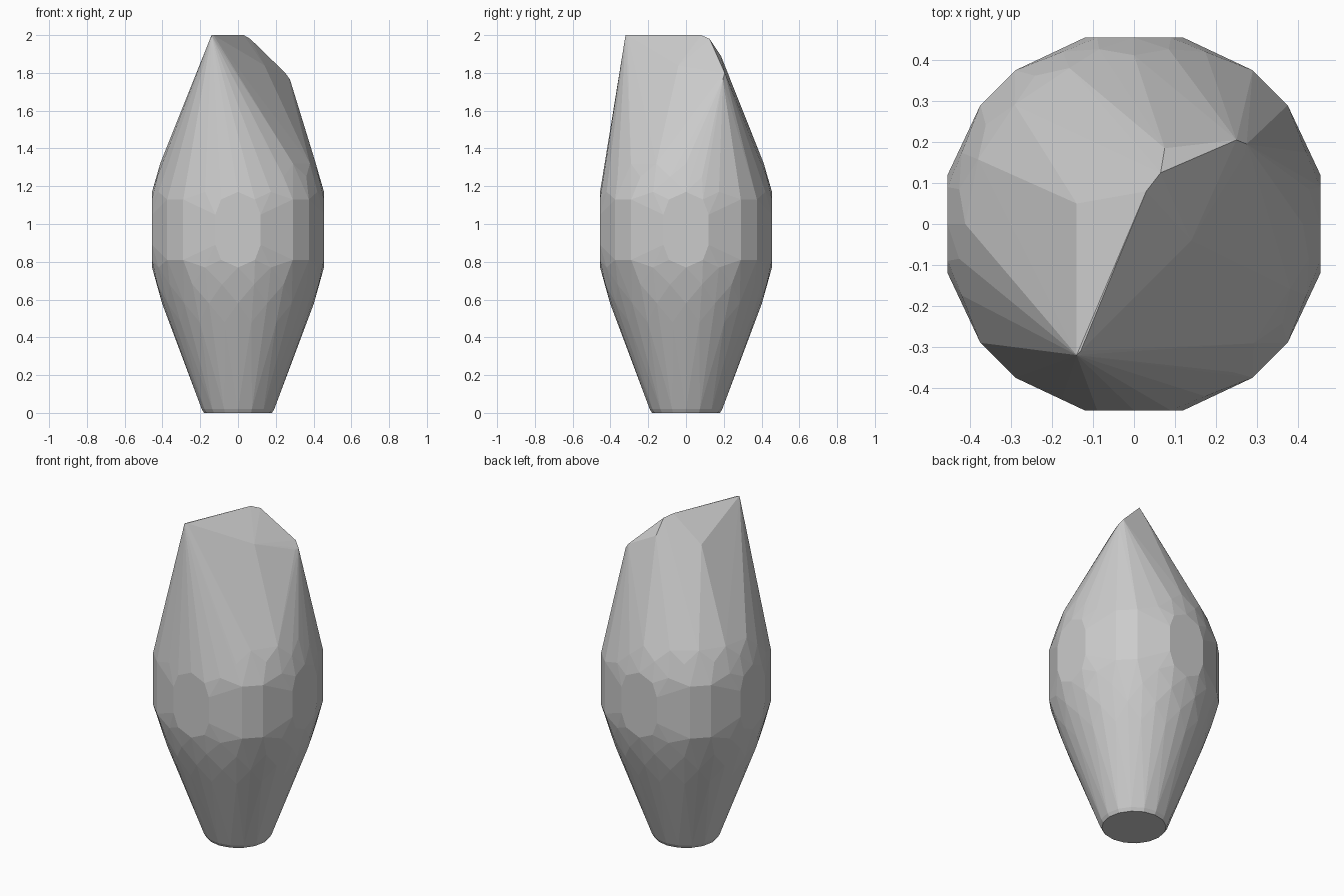
import bpy, bmesh, math

if "Cube" in bpy.data.objects:
    bpy.data.objects.remove(bpy.data.objects["Cube"])

bm = bmesh.new()

def ring(r, z, n, offset=0.0):
    for i in range(n):
        a = 2 * math.pi * (i + offset) / n
        bm.verts.new((r * math.cos(a), r * math.sin(a), z))

# Tapered lower body and rounded shoulders: radius, height, sides, rotation
for r, z, n, off in [
    (0.18, 0.0, 16, 0), (0.192, 0.02, 16, 0),
    (0.365, 0.48, 16, 0.5), (0.402, 0.58, 16, 0), (0.435, 0.68, 16, 0.5),
    (0.455, 0.77, 16, 0), (0.455, 1.17, 16, 0),
    (0.435, 1.25, 16, 0.5), (0.412, 1.32, 16, 0),
]:
    ring(r, z, n, off)

# Twelve-sided belly with flat spots facing the four axes
for w, z in [(0.09, 0.81), (0.12, 0.89), (0.12, 1.05), (0.09, 1.13)]:
    for sx in (-1, 1):
        for sy in (-1, 1):
            for x, y in [(w, 0.455), (0.455, w), (0.29, 0.375), (0.375, 0.29)]:
                bm.verts.new((sx * x, sy * y, z))

# Chiselled top: slanted ridge, side shoulders and lower corner
for p in [
    (-0.14, -0.32, 2.0), (-0.13, -0.31, 2.0), (0.03, 0.08, 2.0), (0.065, 0.125, 1.98),
    (-0.14, 0.05, 1.84), (0.14, -0.04, 1.84), (0.075, 0.185, 1.89),
    (0.25, 0.205, 1.80), (0.275, 0.195, 1.765), (0.27, 0.17, 1.76), (0.2, 0.235, 1.72),
]:
    bm.verts.new(p)

# Wrap everything in a faceted convex skin
res = bmesh.ops.convex_hull(bm, input=bm.verts[:])
bmesh.ops.delete(bm, geom=[v for v in bm.verts if not v.link_faces], context='VERTS')
bmesh.ops.dissolve_limit(bm, angle_limit=math.radians(1), verts=bm.verts[:], edges=bm.edges[:])
bmesh.ops.recalc_face_normals(bm, faces=bm.faces[:])

mesh = bpy.data.meshes.new("faceted_stone")
bm.to_mesh(mesh)
bm.free()
obj = bpy.data.objects.new("faceted_stone", mesh)
bpy.context.collection.objects.link(obj)
